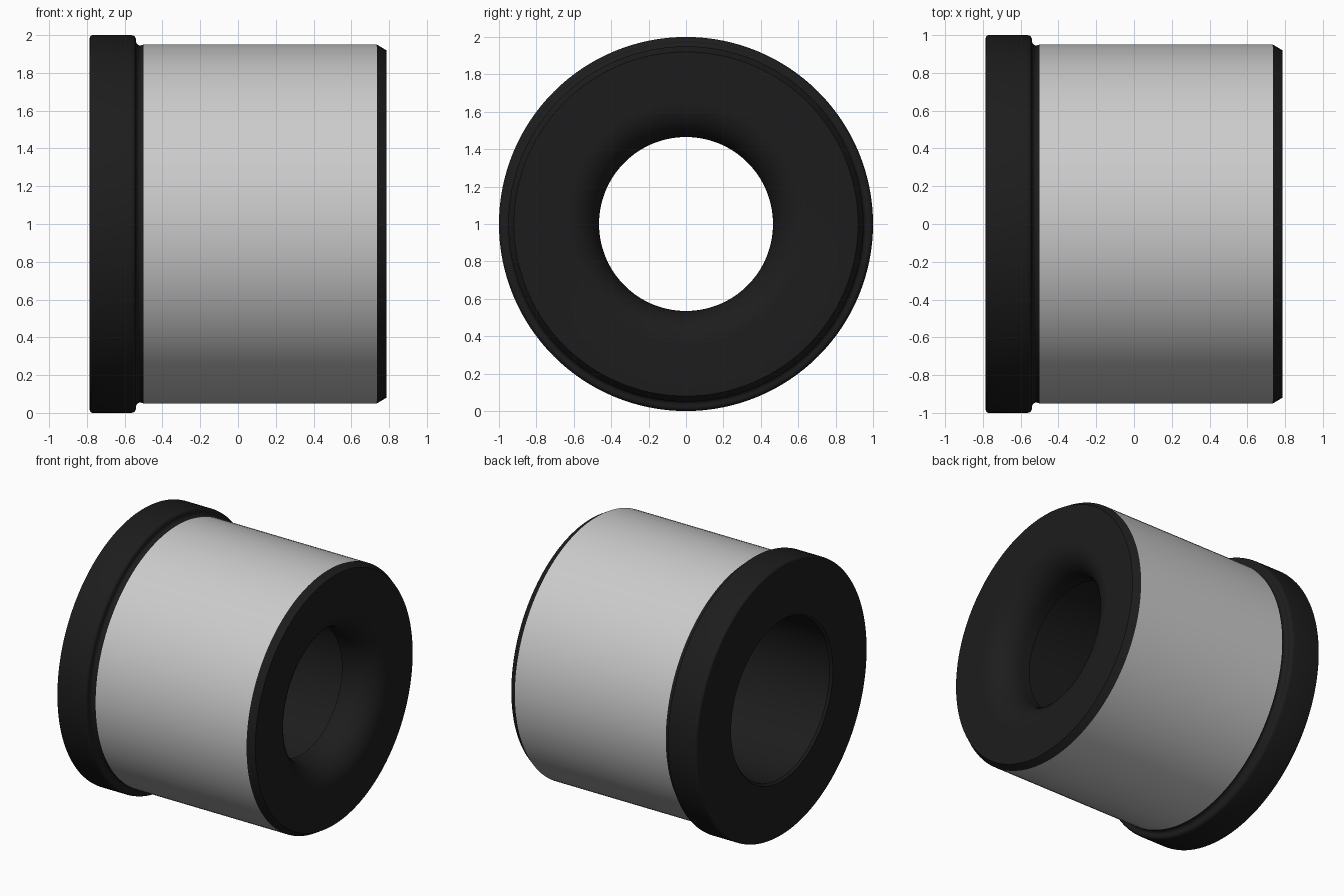
import bpy
import bmesh
from math import cos, sin, pi, radians

if "Cube" in bpy.data.objects:
    bpy.data.objects.remove(bpy.data.objects["Cube"])

SEGMENTS = 128
AXIS_Z = 1.0


def arc(cx, cr, radius, start, end, steps):
    """Profile points (x, r) on an arc, angles in degrees."""
    angles = [radians(start + (end - start) * i / steps) for i in range(steps + 1)]
    return [(cx + radius * cos(a), cr + radius * sin(a)) for a in angles]


def lathe(name, profile, material=None):
    """Spin an (x, r) profile around the horizontal x axis."""
    bm = bmesh.new()
    rings = []
    for x, r in profile:
        rings.append([bm.verts.new((x, r * cos(2 * pi * j / SEGMENTS),
                                    AXIS_Z + r * sin(2 * pi * j / SEGMENTS)))
                      for j in range(SEGMENTS)])
    for a, b in zip(rings, rings[1:]):
        for j in range(SEGMENTS):
            k = (j + 1) % SEGMENTS
            bm.faces.new((a[j], a[k], b[k], b[j]))
    mesh = bpy.data.meshes.new(name)
    bm.to_mesh(mesh)
    bm.free()
    obj = bpy.data.objects.new(name, mesh)
    bpy.context.collection.objects.link(obj)
    if material:
        mesh.materials.append(material)
    bpy.ops.object.select_all(action='DESELECT')
    obj.select_set(True)
    bpy.context.view_layer.objects.active = obj
    bpy.ops.object.shade_smooth_by_angle(angle=radians(25))
    return obj


black = bpy.data.materials.new("black_finish")
black.diffuse_color = (0.012, 0.012, 0.012, 1)
black.use_nodes = True
black.node_tree.nodes["Principled BSDF"].inputs["Base Color"].default_value = black.diffuse_color

# Black body: end chamfer, rounded bore entry, throat, wide bore, flange, undercut
profile = [(0.735, 0.95), (0.785, 0.92)]
profile += arc(0.595, 0.655, 0.19, 0, -90, 12)
profile += [(0.525, 0.465), (0.525, 0.58), (-0.77, 0.58), (-0.785, 0.595)]
profile += arc(-0.77, 0.985, 0.015, 180, 90, 4)
profile += arc(-0.565, 0.975, 0.025, 90, 0, 5)
profile += arc(-0.515, 0.97, 0.025, 180, 270, 5)
profile += [(-0.50, 0.95)]
lathe("flanged_bushing_body", profile, black)

# Ground grey outer surface
lathe("ground_outer_sleeve", [(-0.50, 0.95), (0.735, 0.95)])
